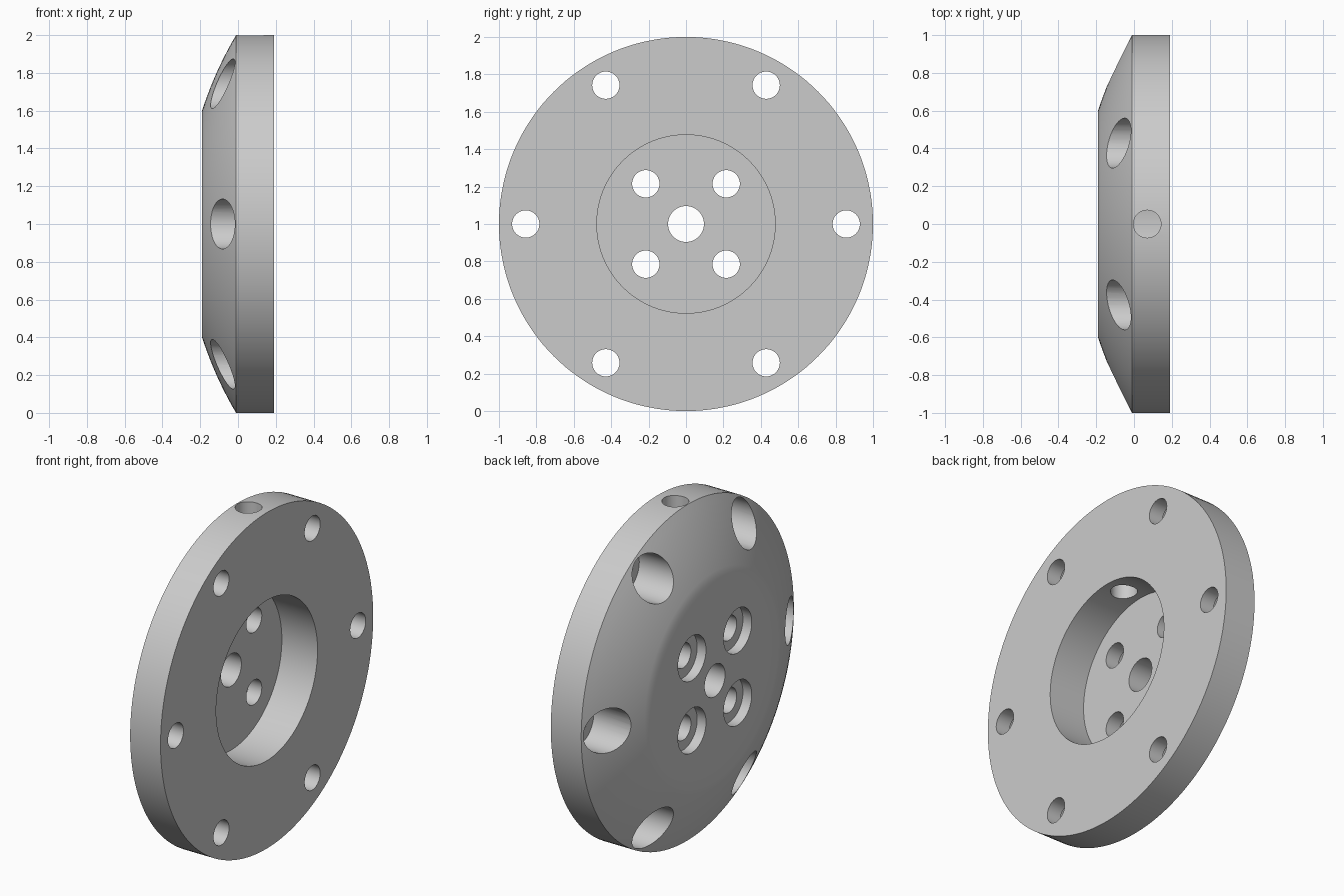
import bpy, bmesh
from math import pi, sin, cos, sqrt
from mathutils import Matrix, Vector

cube = bpy.data.objects.get("Cube")
if cube:
    bpy.data.objects.remove(cube, do_unlink=True)

grey = bpy.data.materials.new("plain grey")
grey.use_nodes = True
colour = (0.6, 0.6, 0.6, 1)
grey.diffuse_color = colour
grey.node_tree.nodes["Principled BSDF"].inputs["Base Color"].default_value = colour

FRONT, BACK, RIM, FLOOR = 0.19, -0.19, -0.01, -0.045
CENTRE = Vector((0, 0, 1))


def lathe(name, profile, steps):
    """Turn (x, radius) points around the x axis into a closed solid."""
    bm = bmesh.new()
    verts = [bm.verts.new((x, 0, r)) for x, r in profile]
    edges = [bm.edges.new(pair) for pair in zip(verts, verts[1:])]
    bmesh.ops.spin(bm, geom=verts + edges, cent=(0, 0, 0), axis=(1, 0, 0),
                   angle=2 * pi, steps=steps, use_merge=True)
    bmesh.ops.remove_doubles(bm, verts=bm.verts, dist=1e-5)
    bmesh.ops.holes_fill(bm, edges=[e for e in bm.edges if e.is_boundary], sides=0)
    bmesh.ops.recalc_face_normals(bm, faces=bm.faces)
    mesh = bpy.data.meshes.new(name)
    bm.to_mesh(mesh)
    bm.free()
    obj = bpy.data.objects.new(name, mesh)
    bpy.context.collection.objects.link(obj)
    mesh.materials.append(grey)
    return obj


def cut(body, profile, matrix, steps=48):
    """Subtract a turned cutter from the body."""
    cutter = lathe("hole_cutter", profile, steps)
    cutter.matrix_world = matrix
    cutter.hide_render = True
    mod = body.modifiers.new("hole", "BOOLEAN")
    mod.operation, mod.solver, mod.object = "DIFFERENCE", "EXACT", cutter
    bpy.context.view_layer.objects.active = body
    bpy.ops.object.modifier_apply(modifier=mod.name)
    bpy.data.objects.remove(cutter, do_unlink=True)


def at(y, z):
    return Matrix.Translation(CENTRE + Vector((0, y, z)))


# Disc with a spherical shoulder and a flat back
ball_x, ball_r, rings = 1.68, 1.964, 10
shoulder = [0.6 + 0.4 * i / rings for i in range(1, rings)]
profile = [(BACK, 0.5), (BACK, 0.6)]
profile += [(ball_x - sqrt(ball_r ** 2 - r * r), r) for r in shoulder]
profile += [(RIM, 1), (FRONT, 1)]
flange = lathe("flange_disc", profile, 144)
flange.location = CENTRE
bpy.context.view_layer.update()

# Round recess and centre bore
cut(flange, [(FLOOR, 0.477), (0.4, 0.477)], at(0, 0), 96)
cut(flange, [(-0.4, 0.096), (0.4, 0.096)], at(0, 0))


def stepped(floor):
    """Wide counterbore from the back, narrow hole through."""
    return [(-0.4, 0.132), (floor, 0.132), (floor, 0.073), (0.4, 0.073)]


# Outer ring of six bolt holes
for i in range(6):
    a = i * pi / 3
    cut(flange, stepped(0.1), at(0.857 * cos(a), 0.857 * sin(a)))

# Inner square of four bolt holes
for y in (-0.215, 0.215):
    for z in (-0.215, 0.215):
        cut(flange, stepped(-0.132), at(y, z))

# Radial hole from the top of the rim into the recess
radial = Matrix.Translation((0.07, 0, 1)) @ Matrix.Rotation(-pi / 2, 4, "Y")
cut(flange, [(0.3, 0.073), (1.2, 0.073)], radial)

# Smooth curved walls, crisp edges
bpy.ops.object.select_all(action="DESELECT")
flange.select_set(True)
bpy.context.view_layer.objects.active = flange
bpy.ops.object.shade_smooth_by_angle(angle=pi / 6)
